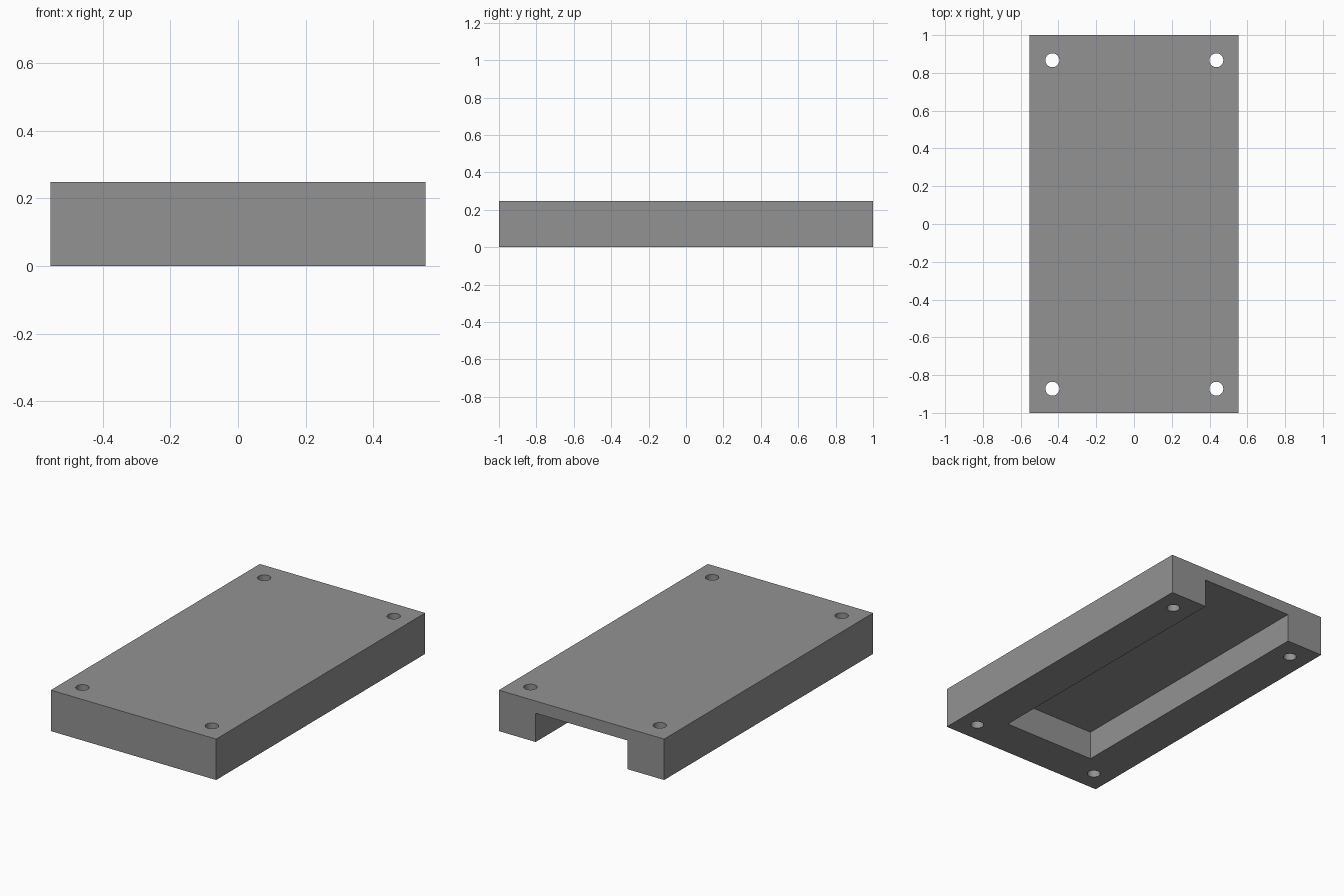
import bpy
import math

if "Cube" in bpy.data.objects:
    bpy.data.objects.remove(bpy.data.objects["Cube"])

WIDTH, LENGTH, HEIGHT = 1.108, 2.0, 0.248
SLOT_HALF, SLOT_TOP, SLOT_END = 0.307, 0.174, -0.752
HOLE_RADIUS = 0.037

grey = bpy.data.materials.new("matte grey")
grey.diffuse_color = (0.29, 0.29, 0.29, 1)
grey.use_nodes = True
grey.node_tree.nodes["Principled BSDF"].inputs["Base Color"].default_value = grey.diffuse_color


def box(name, low, high):
    """Box spanning two opposite corners."""
    centre = [(a + b) / 2 for a, b in zip(low, high)]
    bpy.ops.mesh.primitive_cube_add(size=1, location=centre)
    obj = bpy.context.object
    obj.name = name
    obj.scale = [b - a for a, b in zip(low, high)]
    bpy.ops.object.transform_apply(location=True, rotation=False, scale=True)
    return obj


def cut(target, cutter):
    """Subtract the cutter from the target, then discard it."""
    mod = target.modifiers.new("cut", "BOOLEAN")
    mod.operation = "DIFFERENCE"
    mod.solver = "EXACT"
    mod.object = cutter
    bpy.context.view_layer.objects.active = target
    bpy.ops.object.modifier_apply(modifier=mod.name)
    bpy.data.objects.remove(cutter, do_unlink=True)


# Solid cover block
cover = box("cover_block", (-WIDTH / 2, -LENGTH / 2, 0), (WIDTH / 2, LENGTH / 2, HEIGHT))
cover.data.materials.append(grey)

# Channel underneath, open at the back
cut(cover, box("channel_cutter", (-SLOT_HALF, SLOT_END, -0.1), (SLOT_HALF, 1.2, SLOT_TOP)))

# Four corner screw holes
for x in (-0.432, 0.436):
    for y in (-0.872, 0.867):
        bpy.ops.mesh.primitive_cylinder_add(vertices=32, radius=HOLE_RADIUS, depth=1,
                                            location=(x, y, HEIGHT / 2))
        cut(cover, bpy.context.object)

# Smooth hole walls, crisp block edges
bpy.ops.object.select_all(action="DESELECT")
cover.select_set(True)
bpy.context.view_layer.objects.active = cover
bpy.ops.object.shade_smooth_by_angle(angle=math.radians(30))
